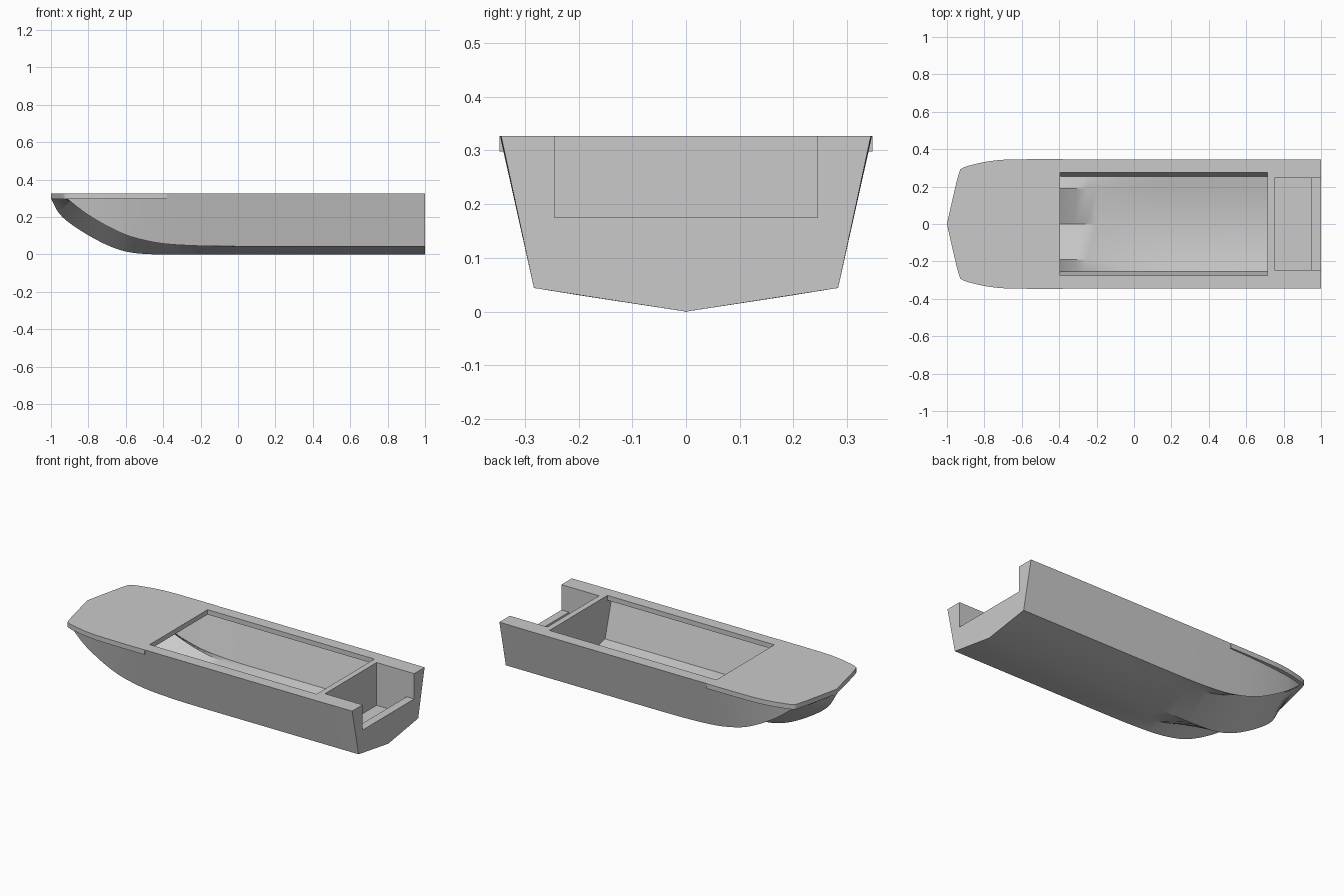
import bpy
import bmesh
from math import radians
from mathutils import Vector

cube = bpy.data.objects.get("Cube")
if cube:
    bpy.data.objects.remove(cube, do_unlink=True)

TOP, DECK_UNDERSIDE, SKIN = 0.327, 0.298, 0.03

grey = bpy.data.materials.new("hull grey")
grey.use_nodes = True
grey.diffuse_color = (0.59, 0.59, 0.59, 1)
grey.node_tree.nodes["Principled BSDF"].inputs["Base Color"].default_value = (0.59, 0.59, 0.59, 1)


def finish(name, bm):
    bmesh.ops.recalc_face_normals(bm, faces=bm.faces)
    mesh = bpy.data.meshes.new(name)
    bm.to_mesh(mesh)
    bm.free()
    obj = bpy.data.objects.new(name, mesh)
    bpy.context.collection.objects.link(obj)
    mesh.materials.append(grey)
    return obj


def smooth_path(points, steps=4):
    """Curve through every point, ends included."""
    pts = [Vector(p) for p in points]
    pts = [pts[0]] + pts + [pts[-1]]
    out = []
    for a, b, c, d in zip(pts, pts[1:], pts[2:], pts[3:]):
        for i in range(steps):
            t = i / steps
            out.append(0.5 * (2 * b + (c - a) * t + (2 * a - 5 * b + 4 * c - d) * t ** 2
                              + (3 * b - a - 3 * c + d) * t ** 3))
    return out + [pts[-1]]


def loft(name, keel, *half_lines):
    """Closed body skinned over sections mirrored about the keel."""
    bm = bmesh.new()
    rings = []
    for k, *half in zip(keel, *half_lines):
        section = half[::-1] + [k] + [(p.x, -p.y, p.z) for p in half]
        rings.append([bm.verts.new(p) for p in section])
    count = len(rings[0])
    for a, b in zip(rings, rings[1:]):
        for i in range(count):
            j = (i + 1) % count
            bm.faces.new((a[i], a[j], b[j], b[i]))
    bm.faces.new(rings[0])
    bm.faces.new(rings[-1])
    return finish(name, bm)


def box(name, low, high):
    bm = bmesh.new()
    bmesh.ops.create_cube(bm, size=1)
    for v in bm.verts:
        v.co = [l + (h - l) * (c + 0.5) for l, h, c in zip(low, high, v.co)]
    return finish(name, bm)


def combine(target, tool, operation):
    mod = target.modifiers.new(tool.name, 'BOOLEAN')
    mod.operation, mod.object, mod.solver = operation, tool, 'EXACT'
    bpy.context.view_layer.objects.active = target
    bpy.ops.object.modifier_apply(modifier=mod.name)
    bpy.data.objects.remove(tool, do_unlink=True)


# Hull lines from stern to bow; the second station is the cockpit bulkhead
AFT = (1, 0.715, 0.25)
keel = smooth_path([(x, 0, 0) for x in AFT + (0, -0.2, -0.42)] + [
    (-0.57, 0, 0.01), (-0.68, 0, 0.042), (-0.79, 0, 0.097),
    (-0.9, 0, 0.168), (-0.96, 0, 0.225), (-1, 0, 0.3)])
# Tunnel crest between the central V and each side hull
crest = smooth_path([(x, 0.19, 0.0295) for x in AFT] + [
    (0, 0.195, 0.037), (-0.2, 0.2, 0.051), (-0.4, 0.2, 0.088),
    (-0.53, 0.2, 0.13), (-0.64, 0.2, 0.178), (-0.74, 0.2, 0.225),
    (-0.83, 0.2, 0.265), (-0.89, 0.195, 0.284), (-0.94, 0.19, 0.3)])
chine = smooth_path([(x, 0.283, 0.044) for x in AFT + (0,)] + [
    (-0.2, 0.283, 0.046), (-0.38, 0.285, 0.056), (-0.5, 0.289, 0.076),
    (-0.6, 0.293, 0.105), (-0.7, 0.296, 0.152), (-0.8, 0.295, 0.211),
    (-0.86, 0.29, 0.255), (-0.915, 0.28, 0.3)])
sheer_half_widths = (0.344, 0.346, 0.346, 0.346, 0.346, 0.345,
                     0.341, 0.335, 0.326, 0.313, 0.301, 0.281)
sheer = smooth_path([(p.x, w, TOP) for p, w in zip(chine[::4], sheer_half_widths)])
hull = loft("hull", keel, crest, chine, sheer)

# Foredeck plate overhanging the bow
edge = smooth_path([(-1, 0, 0), (-0.98, 0.09, 0), (-0.938, 0.265, 0), (-0.915, 0.3, 0),
                    (-0.85, 0.32, 0), (-0.77, 0.336, 0), (-0.66, 0.345, 0), (-0.38, 0.347, 0)])
bm = bmesh.new()
outline = [(p.x, p.y) for p in edge] + [(p.x, -p.y) for p in reversed(edge[1:])]
plate = bm.faces.new([bm.verts.new((x, y, DECK_UNDERSIDE)) for x, y in outline])
raised = bmesh.ops.extrude_face_region(bm, geom=[plate])["geom"]
for v in raised:
    if isinstance(v, bmesh.types.BMVert):
        v.co.z = TOP
combine(hull, finish("foredeck", bm), 'UNION')

# Hollow interior following the hull lines, ending under the foredeck
inside = slice(4, 33)
combine(hull, loft("interior",
                   [p + Vector((0, 0, SKIN)) for p in keel[inside]],
                   [p + Vector((0, -0.01, SKIN)) for p in crest[inside]],
                   [p + Vector((0, -SKIN, SKIN)) for p in chine[inside]],
                   [Vector((p.x, p.y - SKIN, DECK_UNDERSIDE)) for p in sheer[inside]]),
        'DIFFERENCE')

# Cockpit opening, motor well and transom notch
for name, low, high in [
        ("cockpit_opening", (-0.395, -0.275, 0.25), (0.715, 0.275, 0.4)),
        ("motor_well", (0.75, -0.245, 0.07), (0.95, 0.245, 0.4)),
        ("transom_notch", (0.9, -0.245, 0.175), (1.1, 0.245, 0.4))]:
    combine(hull, box(name, low, high), 'DIFFERENCE')

bpy.ops.object.select_all(action='DESELECT')
hull.select_set(True)
bpy.context.view_layer.objects.active = hull
bpy.ops.object.shade_smooth_by_angle(angle=radians(30))
